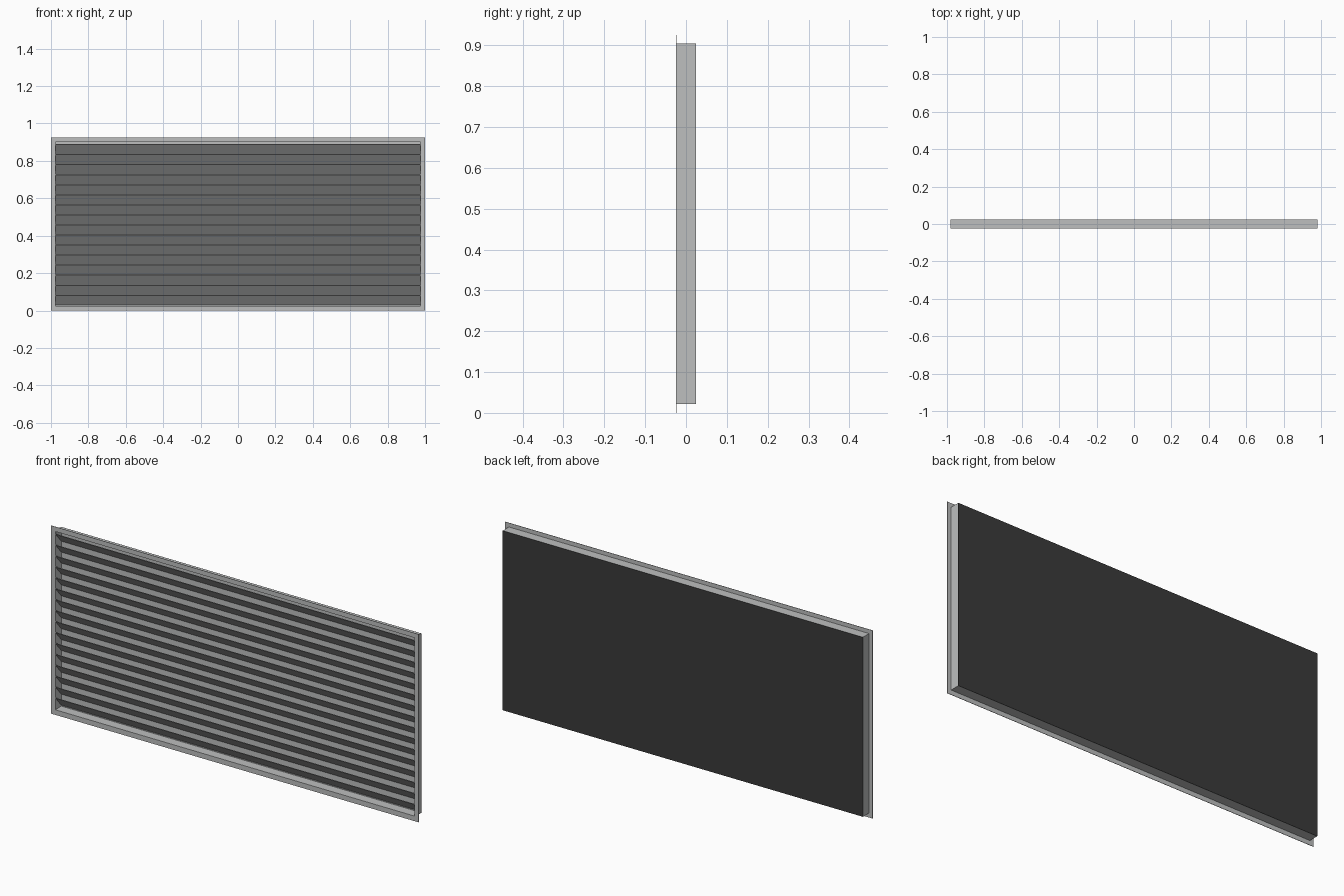
import bpy

if "Cube" in bpy.data.objects:
    bpy.data.objects.remove(bpy.data.objects["Cube"])

W, H = 1.0, 0.925            # flange half width, height
SW, Z0, Z1 = 0.98, 0.022, 0.905   # sleeve half width, bottom, top
YF, YB = -0.025, 0.025       # front and back planes
T = 0.003                    # sheet thickness


def material(name, rgb):
    m = bpy.data.materials.new(name)
    m.diffuse_color = (*rgb, 1)
    m.use_nodes = True
    m.node_tree.nodes["Principled BSDF"].inputs["Base Color"].default_value = m.diffuse_color
    return m


grey = material("light grey metal", (0.51, 0.52, 0.52))
dark = material("dark backing", (0.043, 0.043, 0.043))


def mesh_object(name, verts, faces, mat):
    me = bpy.data.meshes.new(name)
    me.from_pydata(verts, [], faces)
    me.materials.append(mat)
    ob = bpy.data.objects.new(name, me)
    bpy.context.collection.objects.link(ob)
    return ob


def extrude_x(name, profile, half, mat):
    """Closed (y, z) profile, counter-clockwise seen from +x, swept along x."""
    n = len(profile)
    verts = [(x, y, z) for x in (-half, half) for y, z in profile]
    faces = [(i, (i + 1) % n, n + (i + 1) % n, n + i) for i in range(n)]
    faces = [f[::-1] for f in faces]
    faces += [tuple(reversed(range(n))), tuple(range(n, 2 * n))]
    return mesh_object(name, verts, faces, mat)


def box(name, half, y0, y1, z0, z1, mat):
    return extrude_x(name, [(y0, z0), (y1, z0), (y1, z1), (y0, z1)], half, mat)


def ring(name, outer, inner, y0, y1, mat):
    """Rectangular frame; outer and inner are (half width, bottom, top)."""
    def rect(r, y):
        w, a, b = r
        return [(-w, y, a), (w, y, a), (w, y, b), (-w, y, b)]
    verts = rect(outer, y0) + rect(inner, y0) + rect(outer, y1) + rect(inner, y1)
    faces = []
    for i in range(4):
        j = (i + 1) % 4
        faces += [(i, j, 4 + j, 4 + i), (8 + i, 12 + i, 12 + j, 8 + j),
                  (i, 8 + i, 8 + j, j), (4 + i, 4 + j, 12 + j, 12 + i)]
    return mesh_object(name, verts, faces, mat)


# Front flange and the sleeve behind it
inside = (SW - T, Z0 + T, Z1 - T)
ring("front_flange", (W, 0, H), inside, YF, YF + 0.002, grey)
ring("sleeve", (SW, Z0, Z1), inside, YF + 0.002, YB - 0.001, grey)

# Back liner and dark backing sheet
box("back_liner", SW - T, YB - 0.003, YB - 0.001, Z0 + T, Z1 - T, grey)
box("backing_sheet", SW, YB - 0.001, YB, Z0, Z1, dark)

# Slanted slats, front edge high
COUNT, LOW, TOP = 16, 0.03, 0.89
pitch = (TOP - LOW) / COUNT
for i in range(COUNT):
    a = LOW + i * pitch
    b = a + pitch
    extrude_x("slat_%02d" % (i + 1),
              [(YF + 0.002, b - T), (YB - 0.003, a),
               (YB - 0.003, a + T), (YF + 0.002, b)], SW - T, grey)
